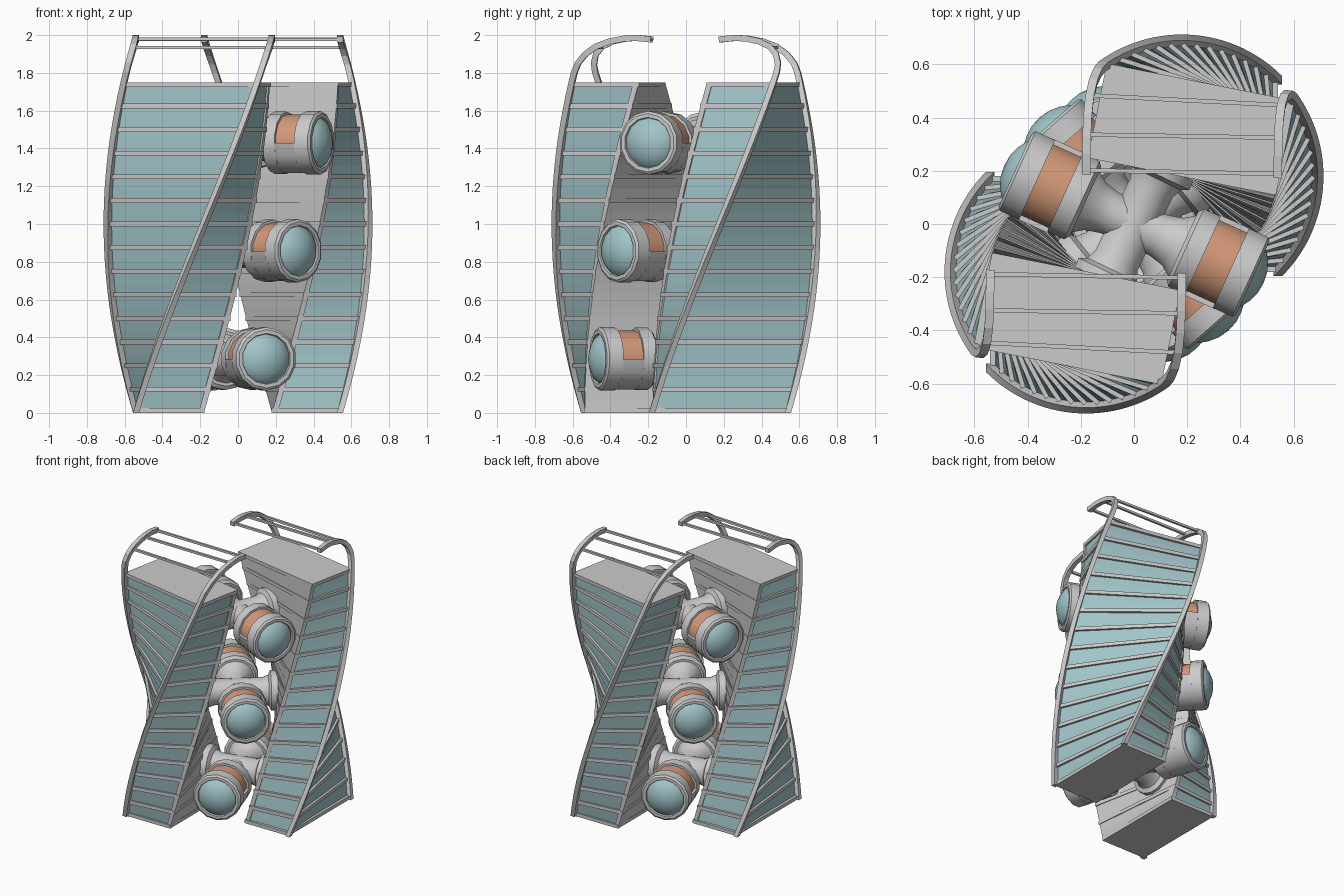
import bpy, bmesh
from math import sin, cos, pi, radians
from mathutils import Vector

if "Cube" in bpy.data.objects:
    bpy.data.objects.remove(bpy.data.objects["Cube"])

C, H, TOP, FLOORS = 0.18, 0.36, 1.75, 14


def material(name, rgb):
    m = bpy.data.materials.new(name)
    m.diffuse_color = (*rgb, 1)
    m.use_nodes = True
    m.node_tree.nodes["Principled BSDF"].inputs["Base Color"].default_value = m.diffuse_color
    return m


GLASS = material("teal_glass", (0.36, 0.56, 0.59))
ORANGE = material("orange", (0.66, 0.32, 0.19))


def finish(name, bm, mat=None, smooth=False):
    bmesh.ops.remove_doubles(bm, verts=bm.verts, dist=1e-5)
    bmesh.ops.recalc_face_normals(bm, faces=bm.faces)
    me = bpy.data.meshes.new(name)
    bm.to_mesh(me)
    bm.free()
    ob = bpy.data.objects.new(name, me)
    bpy.context.collection.objects.link(ob)
    if mat:
        me.materials.append(mat)
    if smooth:
        bpy.ops.object.select_all(action='DESELECT')
        ob.select_set(True)
        bpy.context.view_layer.objects.active = ob
        bpy.ops.object.shade_smooth_by_angle(angle=radians(35))
    return ob


def loft(name, solids, mat=None):
    """Each solid is a list of equal rings, bridged and capped."""
    bm = bmesh.new()
    for rings in solids:
        vs = [[bm.verts.new(p) for p in r] for r in rings]
        n = len(vs[0])
        for a, b in zip(vs, vs[1:]):
            for i in range(n):
                j = (i + 1) % n
                bm.faces.new((a[i], a[j], b[j], b[i]))
        bm.faces.new(vs[0])
        bm.faces.new(vs[-1])
    return finish(name, bm, mat)


def twist(u, v, z, side, zt=None):
    """Tower-local point (u outward, v along) turned 90 degrees over 2 units of height."""
    t = (z if zt is None else zt) * pi / 4
    return Vector((side * (C + u * cos(t) - v * sin(t)),
                   side * (C + u * sin(t) + v * cos(t)), z))


def rect(u0, u1, v, z, side, zt=None):
    return [twist(a, b, z, side, zt) for a, b in ((u0, -v), (u1, -v), (u1, v), (u0, v))]


def lathe(name, profile, o, d, mat=None, seg=14, a0=0, a1=360):
    """Revolve (distance, radius) points about the horizontal axis d through o."""
    full = a1 - a0 == 360
    up, side = Vector((0, 0, 1)), d.cross(Vector((0, 0, 1)))
    bm = bmesh.new()
    rows = []
    for k in range(seg + (not full)):
        a = radians(a0 + (a1 - a0) * k / seg)
        rows.append([bm.verts.new(o + d * s + (up * cos(a) + side * sin(a)) * r)
                     for s, r in profile])
    n = len(profile)
    for k in range(seg):
        p, q = rows[k], rows[(k + 1) % len(rows)]
        for i in range(n if not full else n - 1):
            j = (i + 1) % n
            bm.faces.new((p[i], p[j], q[j], q[i]))
    if not full:
        bm.faces.new(rows[0])
        bm.faces.new(rows[-1])
    return finish(name, bm, mat, True)


# fin path: (height, outward distance), straight up then curling inward
FIN = [(TOP * i / 28, H) for i in range(29)]
FIN += [(1.80, .36), (1.85, .352), (1.90, .325), (1.94, .28),
        (1.967, .215), (1.982, .14), (1.985, .08), (1.977, 0)]


def fin_rings(v, side, w=0.016):
    rings = []
    for i, (z, u) in enumerate(FIN):
        (za, ua), (zb, ub) = FIN[max(i - 1, 0)], FIN[min(i + 1, len(FIN) - 1)]
        t = Vector((ub - ua, zb - za)).normalized()
        nu, nz = t.y * w, -t.x * w
        rings.append([twist(u + a * nu, v + b * w, z + a * nz, side, z)
                      for a, b in ((-1, -1), (1, -1), (1, 1), (-1, 1))])
    return rings


for side, label in ((1, "back"), (-1, "front")):
    levels = [TOP * i / 28 for i in range(29)]
    # glazed body and plain inner wall
    loft(label + "_tower_glass",
         [[rect(.015, H - .013, H - .013, z + (.004 if z == 0 else -.004), side) for z in levels]], GLASS)
    loft(label + "_tower_inner_wall", [[rect(0, .03, H - .004, z, side) for z in levels]])
    # floor slabs
    slabs = []
    for i in range(FLOORS + 1):
        z = TOP * i / FLOORS
        lo, hi = max(z - .0125, 0), min(z + .0125, TOP)
        if i == 0:
            hi = .025
        if i == FLOORS:
            lo = TOP - .025
        slabs.append([rect(-.002, H, H, lo, side, z), rect(-.002, H, H, hi, side, z)])
    loft(label + "_tower_floor_slabs", slabs)
    # corner fins
    loft(label + "_tower_corner_fins", [fin_rings(v, side) for v in (-H, H)])
    # thin rods joining the curled fin tops
    rods = []
    for z, u in ((1.935, .285), (1.98, .15), (1.977, .015)):
        r = .008
        rods.append([[twist(u + a * r, v, z + b * r, side, z)
                      for a, b in ((-1, -1), (1, -1), (1, 1), (-1, 1))] for v in (-H, H)])
    loft(label + "_tower_top_rods", rods)

# pods in the gap between the towers, three levels, one at each end
for n, (z, ang) in enumerate(((.286, -72), (.858, -48.5), (1.43, -24.5)), 1):
    o = Vector((0, 0, z))
    for s, label in ((1, "front"), (-1, "back")):
        a = radians(ang)
        d = Vector((cos(a), sin(a), 0)) * s
        pod = f"{label}_pod_{n}_"
        lathe(pod + "arm", [(0, 0), (0, .085), (.1, .085), (.16, .1), (.215, .14), (.215, 0)], o, d)
        lathe(pod + "inner_ring", [(.2, 0), (.2, .145), (.215, .165), (.285, .165), (.285, 0)], o, d)
        lathe(pod + "drum", [(.28, 0), (.28, .15), (.41, .15), (.41, 0)], o, d, ORANGE)
        lathe(pod + "lower_shell", [(.28, .135), (.28, .165), (.41, .165), (.41, .135)],
              o, d, None, 7, 90, 270)
        lathe(pod + "outer_ring", [(.4, 0), (.4, .168), (.48, .168), (.49, .155),
                                   (.49, .135), (.475, .13), (.475, 0)], o, d)
        lathe(pod + "lens", [(.475, 0), (.475, .134), (.495, .118), (.515, .085),
                             (.53, .045), (.535, 0)], o, d, GLASS)
        # cross arm anchoring the pods to the inner wall
        t = z * pi / 4
        e = Vector((cos(t), sin(t), 0)) * s
        w = C * (cos(t) + sin(t))
        lathe(f"{label}_wall_arm_{n}", [(0, 0), (0, .09), (w - .09, .09), (w - .05, .105),
                                        (w - .035, .135), (w + .01, .135), (w + .01, 0)], o, e)
